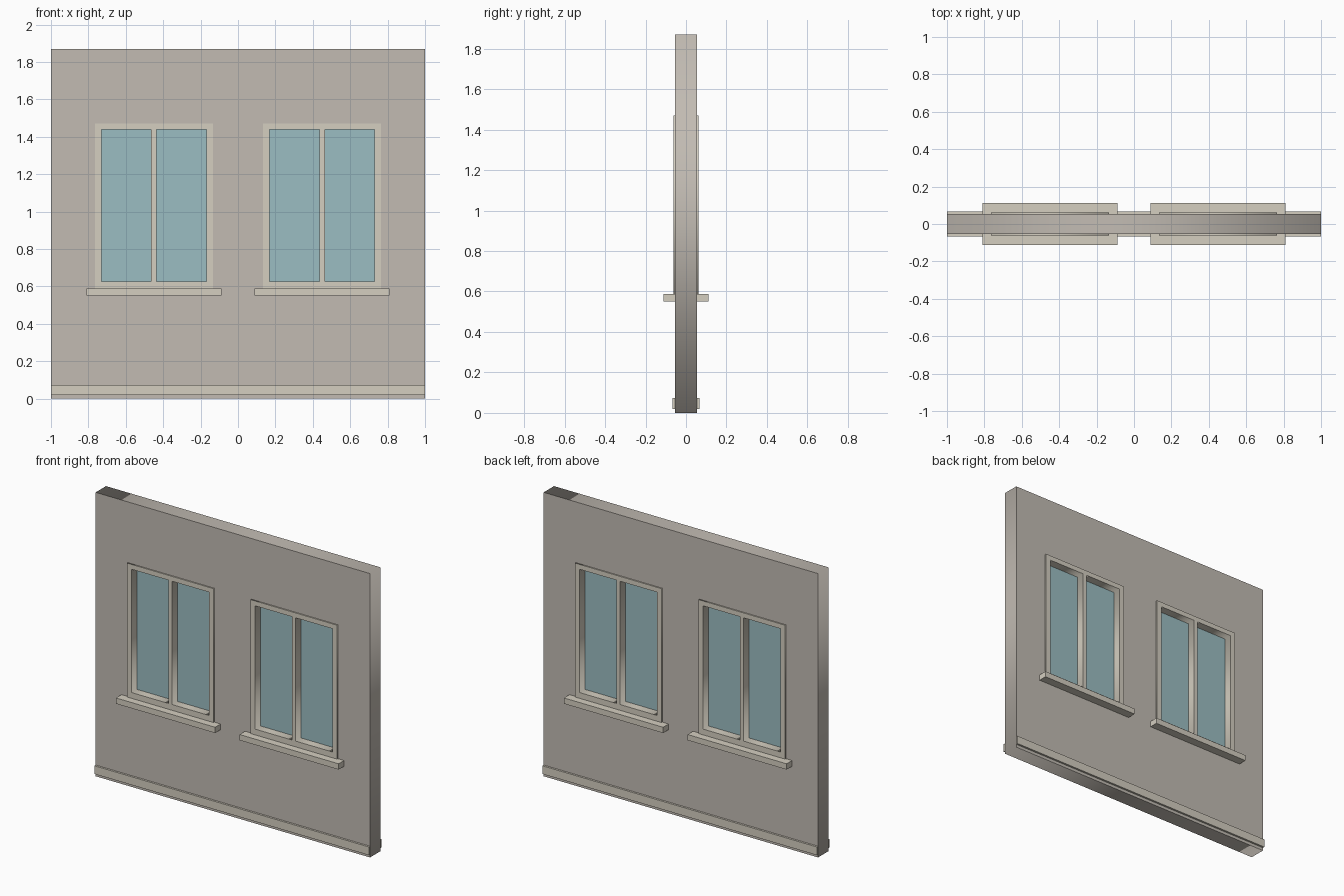
import bpy
from math import radians

if "Cube" in bpy.data.objects:
    bpy.data.objects.remove(bpy.data.objects["Cube"])


def material(name, rgb):
    m = bpy.data.materials.new(name)
    m.diffuse_color = (*rgb, 1)
    m.use_nodes = True
    m.node_tree.nodes["Principled BSDF"].inputs["Base Color"].default_value = m.diffuse_color
    return m


WALL = material("plaster", (0.54, 0.50, 0.45))
TRIM = material("trim", (0.66, 0.62, 0.53))
GLASS = material("glass", (0.33, 0.51, 0.54))


def box(name, x0, x1, y, z0, z1, mat):
    """Box spanning -y..y."""
    bpy.ops.mesh.primitive_cube_add(size=1, location=((x0 + x1) / 2, 0, (z0 + z1) / 2))
    ob = bpy.context.object
    ob.name = name
    ob.scale = (x1 - x0, 2 * y, z1 - z0)
    bpy.ops.object.transform_apply(location=False, rotation=False, scale=True)
    ob.data.materials.append(mat)
    return ob


def panel(name, rects, y, mat):
    """Upright slab: first rectangle is the outline, the rest are holes."""
    cu = bpy.data.curves.new(name, 'CURVE')
    cu.dimensions = '2D'
    cu.fill_mode = 'BOTH'
    cu.extrude = y
    for x0, x1, z0, z1 in rects:
        s = cu.splines.new('POLY')
        s.points.add(3)
        for p, (x, z) in zip(s.points, ((x0, z0), (x1, z0), (x1, z1), (x0, z1))):
            p.co = (x, z, 0, 1)
        s.use_cyclic_u = True
    cu.materials.append(mat)
    ob = bpy.data.objects.new(name, cu)
    ob.rotation_euler.x = radians(90)
    bpy.context.collection.objects.link(ob)
    bpy.ops.object.select_all(action='DESELECT')
    ob.select_set(True)
    bpy.context.view_layer.objects.active = ob
    bpy.ops.object.convert(target='MESH')
    return bpy.context.object


SILL_Z, TOP = 0.588, 1.47
CENTRES = {"left": -0.45, "right": 0.45}
openings = [(c - 0.315, c + 0.315, SILL_Z, TOP) for c in CENTRES.values()]

# wall with two window openings, and the skirting band
panel("wall", [(-1, 1, 0, 1.87)] + openings, 0.054, WALL)
box("skirting", -1, 1, 0.067, 0.02, 0.074, TRIM)

# windows: frame with two lights, glass pane and projecting sill
for side, c in CENTRES.items():
    lights = [(c - 0.281, c - 0.014, 0.626, 1.438), (c + 0.014, c + 0.281, 0.626, 1.438)]
    panel(side + "_window_frame", [(c - 0.315, c + 0.315, SILL_Z, TOP)] + lights, 0.062, TRIM)
    box(side + "_window_sill", c - 0.361, c + 0.361, 0.111, 0.55, SILL_Z, TRIM)
    box(side + "_window_glass", c - 0.29, c + 0.29, 0.007, 0.615, 1.45, GLASS)
